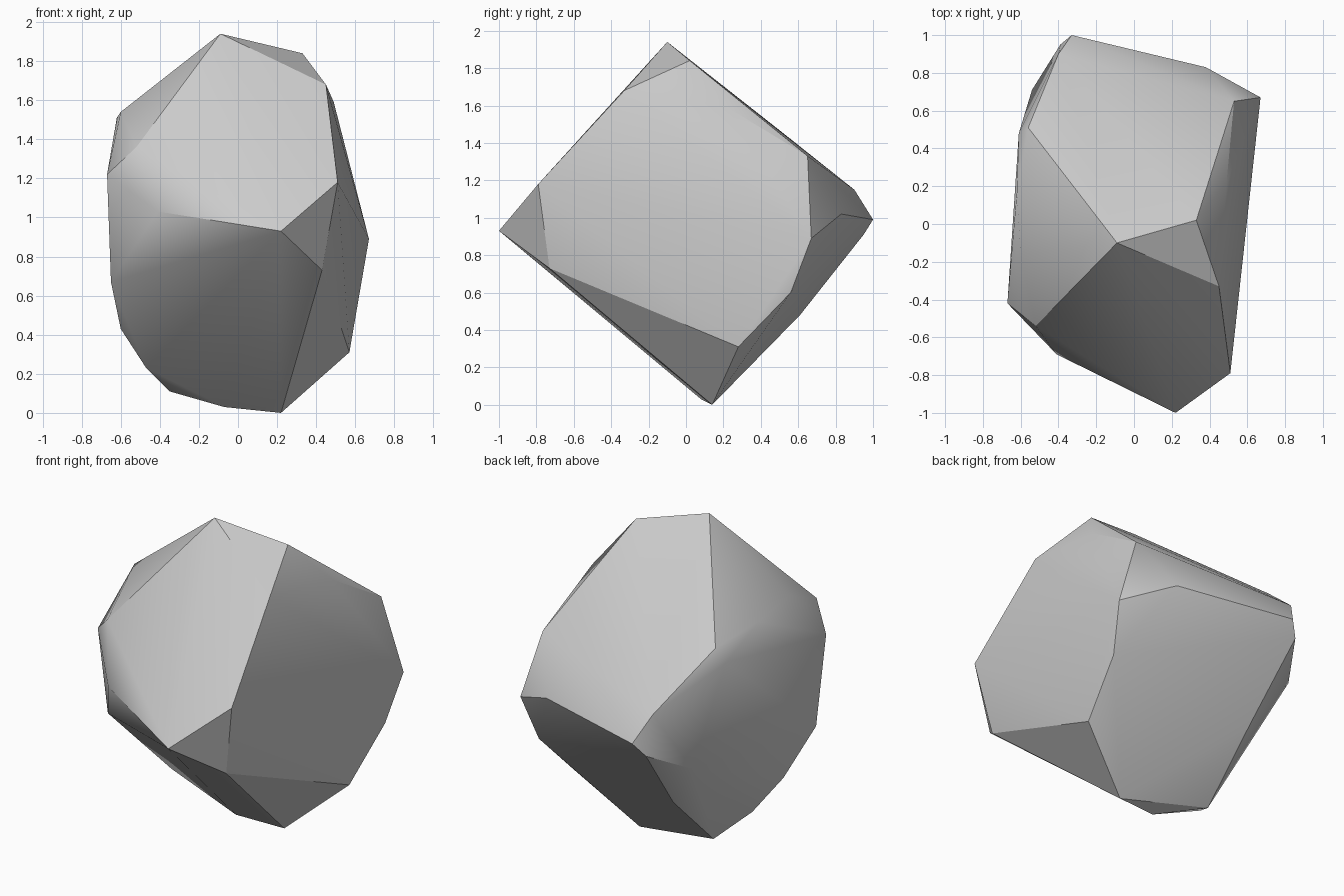
import bpy
import bmesh
import math

# Remove the default cube only
default_cube = bpy.data.objects.get("Cube")
if default_cube:
    bpy.data.objects.remove(default_cube, do_unlink=True)


def make_material(name, colour):
    material = bpy.data.materials.new(name)
    material.use_nodes = True
    material.diffuse_color = colour
    shader = next(n for n in material.node_tree.nodes if n.type == "BSDF_PRINCIPLED")
    shader.inputs["Base Color"].default_value = colour
    shader.inputs["Roughness"].default_value = 0.9
    return material


def make_hull(name, corners, material):
    """Wrap a convex stone surface around its chipped corners."""
    mesh = bpy.data.meshes.new(name)
    bm = bmesh.new()
    for corner in corners:
        bm.verts.new(corner)
    hull = bmesh.ops.convex_hull(bm, input=bm.verts[:])
    # Drop any corner that fell inside the hull
    loose = [v for v in bm.verts if not v.link_faces]
    bmesh.ops.delete(bm, geom=loose, context="VERTS")
    bmesh.ops.recalc_face_normals(bm, faces=bm.faces[:])
    bm.to_mesh(mesh)
    bm.free()
    mesh.materials.append(material)
    stone = bpy.data.objects.new(name, mesh)
    bpy.context.collection.objects.link(stone)
    return stone


# Peak and the chipped corner beside it
crown = [(-.09, -.1, 1.94), (.33, .02, 1.84), (.45, -.33, 1.68), (.49, .22, 1.59)]

# Front ridge between the upper and lower front slopes
front_ridge = [(.22, -1, .93), (.51, -.79, 1.18), (.43, -.73, .73),
               (-.41, -.69, 1.03), (-.52, -.54, 1.36)]

# Rounded shoulder on the -x side
shoulder = [(-.67, -.42, 1.22), (-.6, -.16, 1.54), (-.62, .17, 1.51),
            (-.56, .51, 1.46), (-.61, .48, 1.37)]

# Back ridge
back_ridge = [(.53, .65, 1.33), (.67, .67, .89), (.38, .83, 1.02), (-.33, 1, .99),
              (-.4, .9, 1.15), (-.39, .95, .91), (-.54, .71, .78)]

# Lower edge curving round the underside
underside = [(.62, .56, .6), (.57, .28, .31), (.22, .14, 0), (-.07, .08, .03),
             (-.35, .23, .11), (-.34, .61, .48), (-.47, .02, .23),
             (-.6, -.1, .43), (-.65, -.35, .67)]

stone_grey = make_material("stone grey", (0.6, 0.6, 0.6, 1))
rock = make_hull("rock", crown + front_ridge + shoulder + back_ridge + underside, stone_grey)

# Soft facets with sharp main ridges
bpy.ops.object.select_all(action="DESELECT")
rock.select_set(True)
bpy.context.view_layer.objects.active = rock
bpy.ops.object.shade_smooth_by_angle(angle=math.radians(30))
